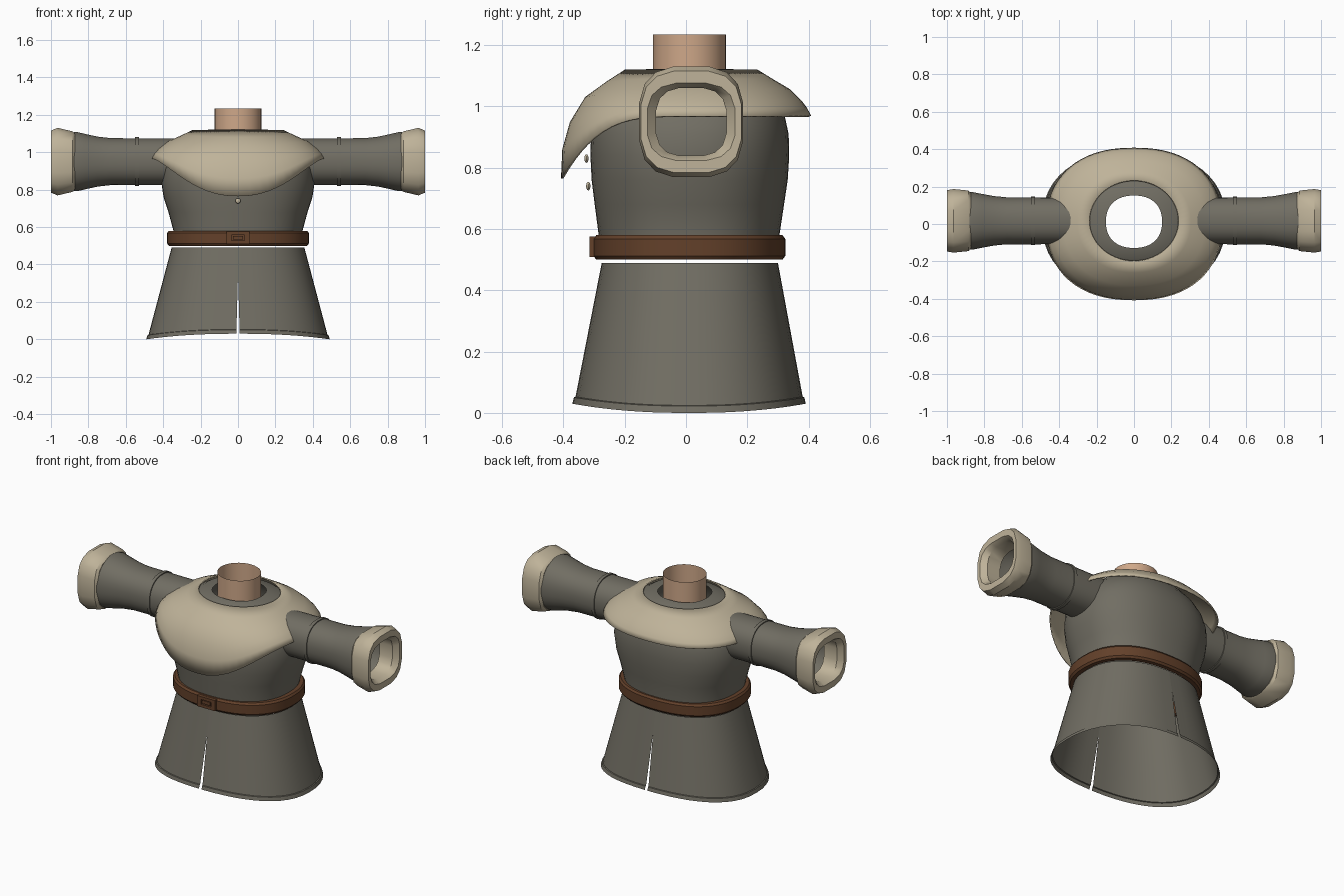
import bpy, bmesh, math
from mathutils import Vector

if "Cube" in bpy.data.objects:
    bpy.data.objects.remove(bpy.data.objects["Cube"])


def material(name, rgb):
    m = bpy.data.materials.new(name)
    m.diffuse_color = (*rgb, 1)
    m.use_nodes = True
    m.node_tree.nodes["Principled BSDF"].inputs["Base Color"].default_value = m.diffuse_color
    return m


GREY = material("grey cloth", (0.165, 0.155, 0.125))
TAN = material("tan cloth", (0.52, 0.45, 0.32))
BROWN = material("brown leather", (0.125, 0.052, 0.023))
SKIN = material("skin", (0.62, 0.39, 0.25))


def oval(a, rx, ry, n=2.3):
    """Point on a superellipse at angle a."""
    c, s = math.cos(a), math.sin(a)
    return (math.copysign(abs(c) ** (2 / n), c) * rx,
            math.copysign(abs(s) ** (2 / n), s) * ry)


def skin_rings(name, rings, mat, closed=True, loop=False, angle=35, thick=0):
    """Join rows of points with quads; loop also joins the last row to the first."""
    bm = bmesh.new()
    rows = [[bm.verts.new(p) for p in r] for r in rings]
    n = len(rows[0])
    pairs = list(zip(rows, rows[1:])) + ([(rows[-1], rows[0])] if loop else [])
    for a, b in pairs:
        for i in range(n if closed else n - 1):
            j = (i + 1) % n
            bm.faces.new((a[i], a[j], b[j], b[i]))
    bmesh.ops.recalc_face_normals(bm, faces=bm.faces)
    return finish(name, bm, mat, angle, thick)


def finish(name, bm, mat, angle=35, thick=0):
    me = bpy.data.meshes.new(name)
    bm.to_mesh(me)
    bm.free()
    me.materials.append(mat)
    ob = bpy.data.objects.new(name, me)
    bpy.context.collection.objects.link(ob)
    bpy.ops.object.select_all(action='DESELECT')
    ob.select_set(True)
    bpy.context.view_layer.objects.active = ob
    bpy.ops.object.shade_smooth_by_angle(angle=math.radians(angle))
    if thick:
        mod = ob.modifiers.new("thickness", 'SOLIDIFY')
        mod.thickness = thick
    return ob


def upright(z, rx, y0, y1, n=2.3, count=48):
    """Horizontal ring spanning y0..y1."""
    pts = [oval(math.tau * i / count, rx, (y1 - y0) / 2, n) for i in range(count)]
    return [(x, y + (y0 + y1) / 2, z) for x, y in pts]


def sideways(x, ry, rz, n=2.3, count=32, z=0.95):
    """Ring around the arm axis."""
    pts = [oval(math.tau * (i + 0.5) / count, ry, rz, n) for i in range(count)]
    return [(x, 0.017 + p, z + q) for p, q in pts]


# Tunic body
skin_rings("tunic_body", [upright(*r) for r in (
    (0.50, 0.345, -0.275, 0.300), (0.58, 0.345, -0.285, 0.305),
    (0.68, 0.372, -0.298, 0.320), (0.76, 0.398, -0.308, 0.332),
    (0.84, 0.410, -0.312, 0.337), (0.91, 0.405, -0.310, 0.335),
    (0.97, 0.385, -0.295, 0.322), (1.03, 0.335, -0.262, 0.295),
    (1.08, 0.275, -0.222, 0.255), (1.11, 0.225, -0.185, 0.215),
    (1.122, 0.150, -0.128, 0.152))], GREY)

# Skirt halves, parted by a tapering slit at front and back
for side, label in ((1, "right"), (-1, "left")):
    rings = []
    for t, out in ((0, 0), (0.3, 0), (0.45, 0), (0.7, 0), (0.95, 0), (0.955, 0.005), (1, 0.006)):
        rx = 0.355 + 0.13 * t + out
        y0, y1 = -0.275 - 0.09 * t - out, 0.30 + 0.085 * t + out
        row = []
        for i in range(25):
            a = -math.pi / 2 + math.pi * i / 24
            x, y = oval(a, rx, (y1 - y0) / 2)
            z = 0.49 * (1 - t) + 0.03 * t * math.sin(a) ** 2
            if i in (0, 24):
                x = 0.009 * max(0, (t - 0.3) / 0.7)
            row.append((side * x, y + (y0 + y1) / 2, z))
        rings.append(row)
    skin_rings(label + "_skirt_half", rings, GREY, closed=False)

# Shoulder cape, hanging lower at the front
BACK = ((0, 0), (.28, .2), (.6, .42), (.83, .68), (.93, .84), (1, 1))
FRONT = ((0, 0), (.29, .11), (.62, .25), (.86, .48), (.98, .73), (1, 1))
rings = []
for (fb, zb), (ff, zf) in zip(BACK, FRONT):
    row = []
    for i in range(64):
        a = math.tau * i / 64
        xi, yi = oval(a, 0.24, 0.217, 2)
        xo, yo = oval(a, 0.47, 0.408)
        s = max(0, -yo / 0.408)
        w = s * s
        f, g = fb + (ff - fb) * w, zb + (zf - zb) * w
        drop = 0.15 + 0.205 * s ** 3.5
        row.append((xi + (xo - xi) * f, yi + 0.017 * (1 - f) + (yo - yi) * f, 1.12 - drop * g))
    rings.append(row)
skin_rings("shoulder_cape", rings, TAN, angle=50, thick=0.008)

# Neck
skin_rings("neck", [upright(z, 0.125, -0.107, 0.131, 2, 32) for z in (1.08, 1.235)], SKIN)

# Sleeves, sleeve bands and cuffs
for side, label in ((1, "right"), (-1, "left")):
    def mirrored(rows):
        return [[(side * x, y, z) for x, y, z in r] for r in rows]
    skin_rings(label + "_sleeve", mirrored([sideways(*r) for r in (
        (0.30, 0.125, 0.125), (0.55, 0.126, 0.125), (0.68, 0.126, 0.126),
        (0.75, 0.133, 0.134), (0.81, 0.144, 0.147), (0.86, 0.154, 0.159),
        (0.885, 0.154, 0.157))]), GREY)
    skin_rings(label + "_sleeve_band", mirrored([sideways(*r) for r in (
        (0.53, 0.124, 0.123), (0.53, 0.131, 0.131), (0.55, 0.131, 0.131),
        (0.55, 0.124, 0.123))]), GREY)
    skin_rings(label + "_cuff", mirrored([sideways(*r, 3, 16) for r in (
        (0.872, 0.150, 0.153), (0.885, 0.164, 0.164), (0.965, 0.172, 0.183),
        (1.0, 0.166, 0.168), (1.0, 0.145, 0.128), (0.97, 0.116, 0.112),
        (0.88, 0.116, 0.112))]), TAN, loop=True)

# Belt with rounded edges
skin_rings("belt", [upright(z, 0.345 + d, -0.268 - d, 0.29 + d) for z, d in (
    (0.50, 0.0), (0.50, 0.025), (0.512, 0.034), (0.568, 0.034), (0.58, 0.025), (0.58, 0.0))],
    BROWN, loop=True)


def box(bm, size, loc):
    vs = bmesh.ops.create_cube(bm, size=1)["verts"]
    for v in vs:
        v.co = Vector(loc) + Vector([c * s for c, s in zip(v.co, size)])


# Buckle frame and inner plate
bm = bmesh.new()
for s in (-1, 1):
    box(bm, (0.125, 0.025, 0.018), (0, -0.303, 0.5425 + s * 0.024))
    box(bm, (0.028, 0.025, 0.066), (s * 0.0485, -0.303, 0.5425))
box(bm, (0.055, 0.022, 0.02), (0, -0.301, 0.5425))
finish("buckle", bm, BROWN)

# Front buttons
for i, (y, z) in enumerate(((-0.319, 0.74), (-0.325, 0.83))):
    bm = bmesh.new()
    bmesh.ops.create_uvsphere(bm, u_segments=12, v_segments=8, radius=0.014)
    for v in bm.verts:
        v.co = Vector((v.co.x, v.co.y * 0.5 + y, v.co.z + z))
    finish("button_%d" % (i + 1), bm, TAN)
